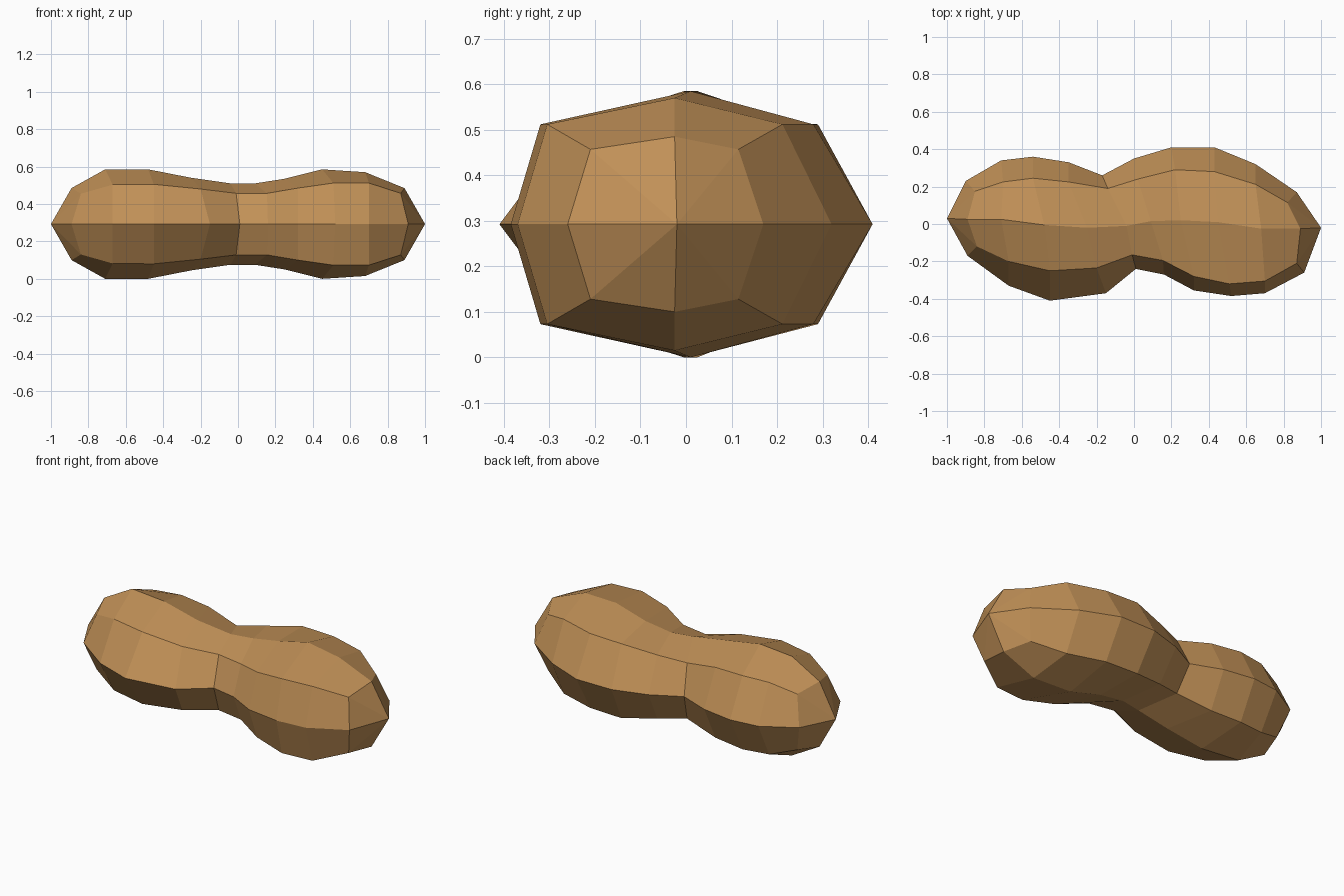
import bpy, bmesh

if "Cube" in bpy.data.objects:
    bpy.data.objects.remove(bpy.data.objects["Cube"])

MID = 0.2925  # height of the widest seam; lower half mirrors the upper half

# Lengthwise ridge lines of the shell, (x, y) or (x, y, z), left to right
front = [(-.89, -.17), (-.67, -.33), (-.45, -.41), (-.15, -.37), (.01, -.24),
         (.16, -.27), (.32, -.355), (.52, -.385), (.70, -.37), (.91, -.26)]
back = [(-.90, .23), (-.71, .34), (-.54, .36), (-.35, .33), (-.17, .26),
        (0, .35), (.20, .41), (.43, .41), (.65, .32), (.87, .17)]
front_shoulder = [(-.84, -.12, .455), (-.67, -.20, .503), (-.45, -.25, .505),
                  (-.20, -.235, .48), (-.01, -.165, .457), (.155, -.195, .457),
                  (.32, -.28, .485), (.51, -.32, .512), (.70, -.305, .512),
                  (.87, -.21, .457)]
crest = [(-.89, .025, .485), (-.71, .025, .585), (-.48, -.005, .585),
         (-.25, -.02, .54), (-.04, -.01, .51), (.09, .015, .51),
         (.25, .02, .535), (.45, .01, .585), (.68, -.025, .57), (.89, -.025, .485)]
back_shoulder = [(-.85, .175, .457), (-.70, .225, .505), (-.54, .245, .51),
                 (-.35, .225, .50), (-.14, .19, .457), (.02, .24, .48),
                 (.22, .29, .512), (.43, .28, .512), (.65, .212, .512),
                 (.82, .115, .457)]


def flip(line):
    return [(x, y, 2 * MID - z) for x, y, z in line]


def seam(line):
    return [(x, y, MID) for x, y in line]


# Eight ridges around the body
ridges = [seam(front), front_shoulder, crest, back_shoulder, seam(back),
          flip(back_shoulder), flip(crest), flip(front_shoulder)]

bm = bmesh.new()
grid = [[bm.verts.new(p) for p in line] for line in ridges]
left_tip = bm.verts.new((-1, .03, MID))
right_tip = bm.verts.new((1, -.02, MID))
for i, a in enumerate(grid):
    b = grid[(i + 1) % 8]
    for j in range(9):
        bm.faces.new((a[j], a[j + 1], b[j + 1], b[j]))
    bm.faces.new((left_tip, a[0], b[0]))
    bm.faces.new((right_tip, b[-1], a[-1]))
bmesh.ops.recalc_face_normals(bm, faces=bm.faces)

mesh = bpy.data.meshes.new("peanut_shell")
bm.to_mesh(mesh)
bm.free()
shell = bpy.data.objects.new("peanut_shell", mesh)
bpy.context.collection.objects.link(shell)

# Shell colour
tan = bpy.data.materials.new("shell tan brown")
tan.diffuse_color = (.53, .28, .095, 1)
tan.use_nodes = True
tan.node_tree.nodes["Principled BSDF"].inputs["Base Color"].default_value = tan.diffuse_color
mesh.materials.append(tan)
